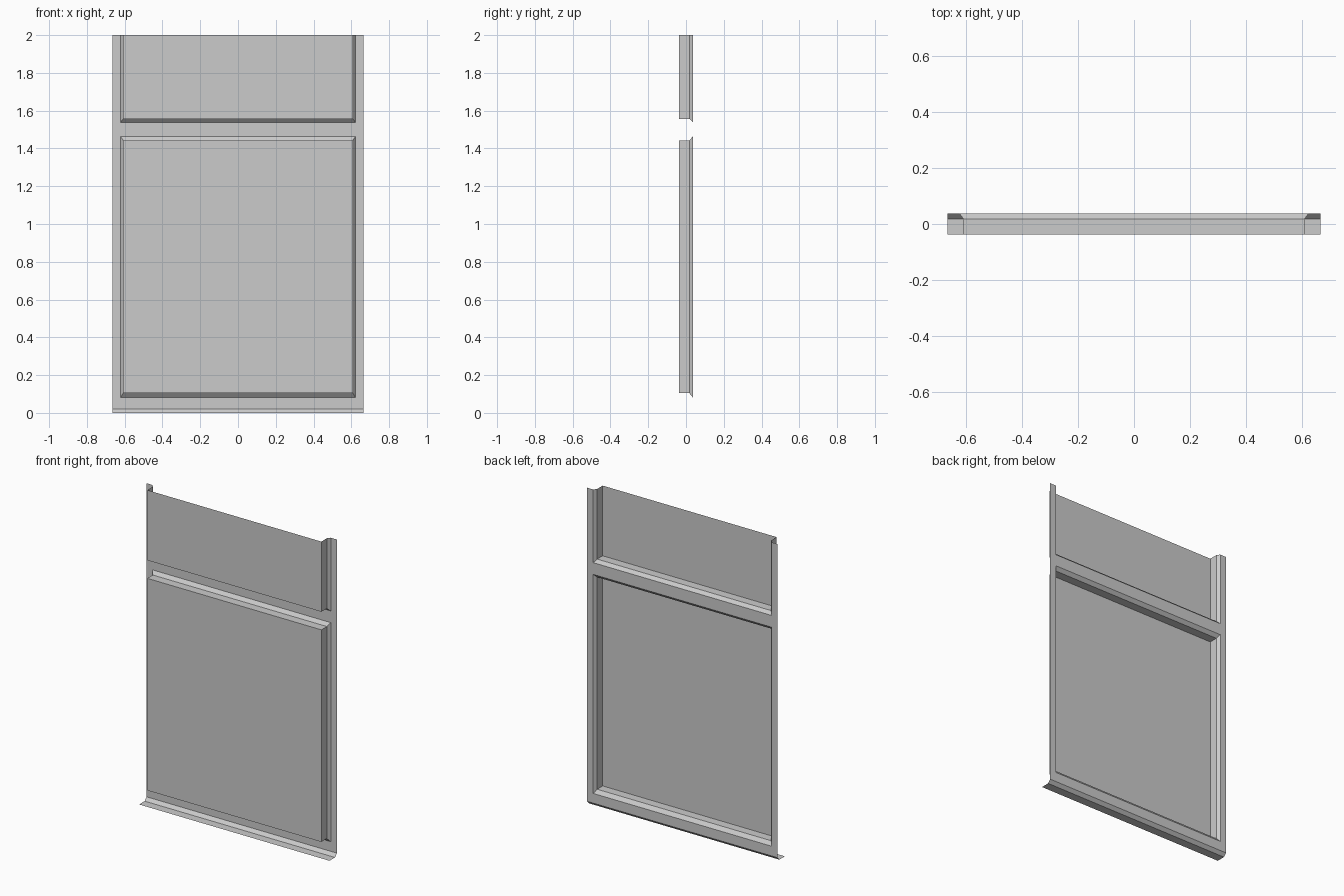
import bpy, bmesh

if "Cube" in bpy.data.objects:
    bpy.data.objects.remove(bpy.data.objects["Cube"])

HALF_W, OPEN_W, PANEL_W = 0.665, 0.622, 0.608   # half widths
BACK, MID, FRONT = 0.037, 0.018, -0.037         # depths


def finish(name, bm):
    bmesh.ops.remove_doubles(bm, verts=bm.verts, dist=1e-5)
    mesh = bpy.data.meshes.new(name)
    bm.to_mesh(mesh)
    bm.free()
    obj = bpy.data.objects.new(name, mesh)
    bpy.context.collection.objects.link(obj)
    return obj


def raised_panel(name, z_open, z_face, closed):
    """Loft flared lip -> straight side -> flat face; open at the top if not closed."""
    bm = bmesh.new()
    rings = []
    for w, (z0, z1), y in ((OPEN_W, z_open, BACK), (PANEL_W, z_face, MID),
                           (PANEL_W, z_face, FRONT)):
        pts = ((-w, z1), (-w, z0), (w, z0), (w, z1))
        rings.append([bm.verts.new((x, y, z)) for x, z in pts])
    for a, b in zip(rings, rings[1:]):
        for i in range(4 if closed else 3):
            j = (i + 1) % 4
            bm.faces.new((a[i], a[j], b[j], b[i]))
    bm.faces.new(rings[-1])
    return finish(name, bm)


# Flat frame sheet around the openings, with the kicked-out foot ledge
bm = bmesh.new()
xs = (-HALF_W, -OPEN_W, OPEN_W, HALF_W)
zs = (0.02, 0.081, 1.464, 1.538, 2.0)
for i in range(3):
    for k in range(4):
        if i == 1 and k in (1, 3):
            continue                            # panel openings
        x0, x1, z0, z1 = xs[i], xs[i + 1], zs[k], zs[k + 1]
        bm.faces.new([bm.verts.new((x, BACK, z))
                      for x, z in ((x0, z0), (x1, z0), (x1, z1), (x0, z1))])
ledge = ((BACK, 0.02), (MID, 0.0), (FRONT, 0.0))
for (ya, za), (yb, zb) in zip(ledge, ledge[1:]):
    for x0, x1 in zip(xs, xs[1:]):
        bm.faces.new([bm.verts.new(p) for p in
                      ((x0, yb, zb), (x1, yb, zb), (x1, ya, za), (x0, ya, za))])
finish("frame_with_ledge", bm)

# Raised panels
raised_panel("lower_panel", (0.081, 1.464), (0.104, 1.443), True)
raised_panel("upper_panel", (1.538, 2.0), (1.557, 2.0), False)
